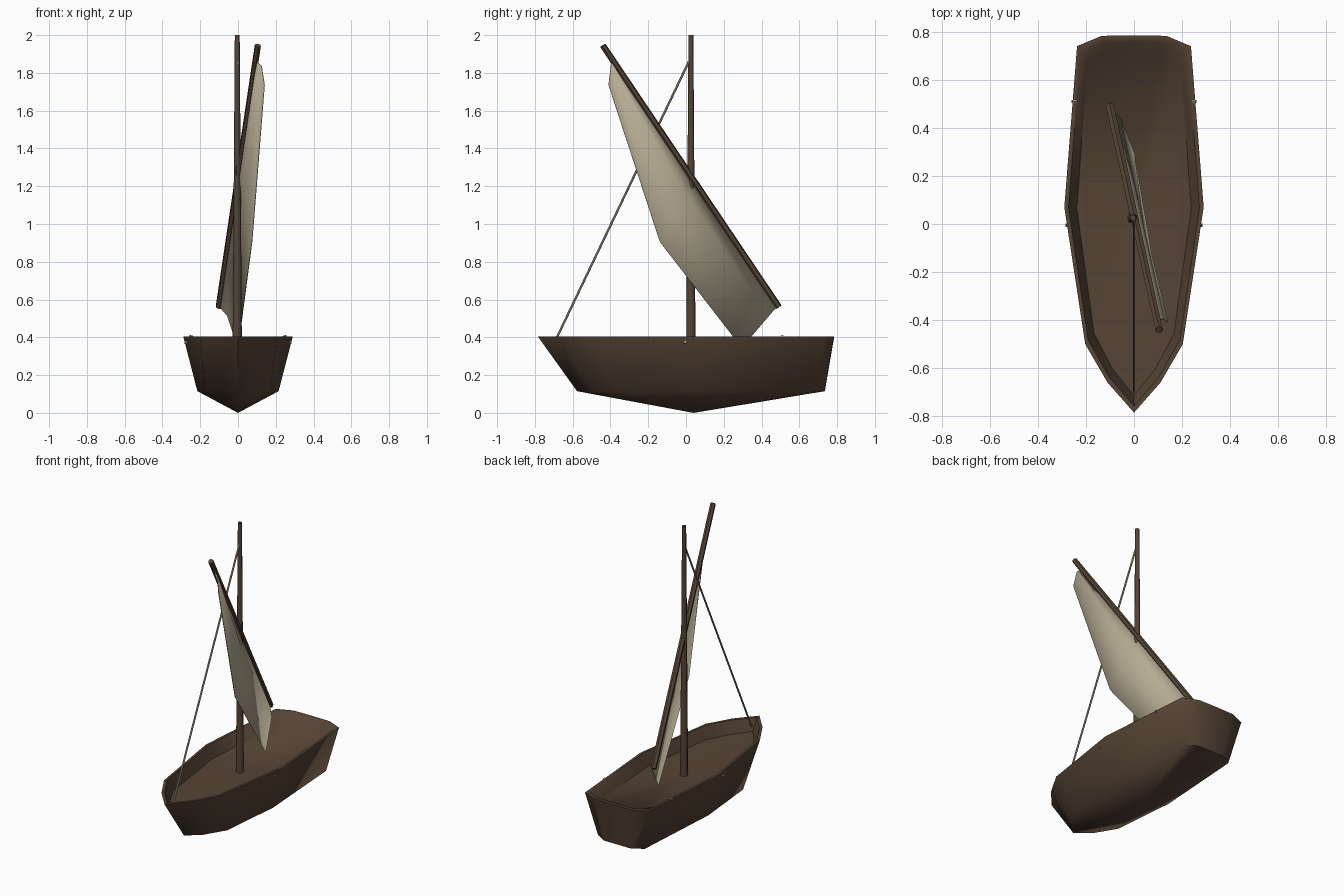
import bpy, bmesh, math
from mathutils import Vector

if "Cube" in bpy.data.objects:
    bpy.data.objects.remove(bpy.data.objects["Cube"])


def material(name, rgb):
    m = bpy.data.materials.new(name)
    m.diffuse_color = (*rgb, 1)
    m.use_nodes = True
    m.node_tree.nodes["Principled BSDF"].inputs["Base Color"].default_value = m.diffuse_color
    return m


WOOD = material("dark wood", (0.092, 0.058, 0.036))
CLOTH = material("sail cloth", (0.46, 0.41, 0.29))
ROPE = material("rope", (0.36, 0.34, 0.26))


def finish(bm, name, mat, angle=40):
    bmesh.ops.recalc_face_normals(bm, faces=bm.faces)
    me = bpy.data.meshes.new(name)
    bm.to_mesh(me)
    bm.free()
    me.materials.append(mat)
    ob = bpy.data.objects.new(name, me)
    bpy.context.collection.objects.link(ob)
    bpy.ops.object.select_all(action='DESELECT')
    ob.select_set(True)
    bpy.context.view_layer.objects.active = ob
    bpy.ops.object.shade_smooth_by_angle(angle=math.radians(angle))
    return ob


def spar(name, a, b, r1, r2, mat, sides=8):
    a, b = Vector(a), Vector(b)
    bm = bmesh.new()
    bmesh.ops.create_cone(bm, cap_ends=True, segments=sides,
                          radius1=r1, radius2=r2, depth=(b - a).length)
    rot = (b - a).to_track_quat('Z', 'Y')
    for v in bm.verts:
        v.co = rot @ v.co + (a + b) / 2
    return finish(bm, name, mat, 50)


def mirrored(half):
    # half outline from bow to stern, closed by its mirror image
    return half + [(-x, y) for x, y in reversed(half[1:-1])]


# Hull: rim and chine outlines, keel point, inner wall and floor
rim = mirrored([(0, -0.785), (0.11, -0.66), (0.203, -0.5), (0.29, 0.07),
                (0.237, 0.74), (0.135, 0.783), (0, 0.785)])
chine = mirrored([(0, -0.577), (0.09, -0.5), (0.175, -0.36), (0.215, 0.07),
                  (0.175, 0.69), (0.1, 0.735), (0, 0.735)])
bm = bmesh.new()


def ring(points, z, sx=1, sy=1):
    return [bm.verts.new((x * sx, y * sy, z)) for x, y in points]


loops = [ring(chine, 0.115), ring(rim, 0.405),
         ring(rim, 0.405, 0.94, 0.965), ring(rim, 0.325, 0.82, 0.91)]
n = len(rim)
for lo, hi in zip(loops, loops[1:]):
    for i in range(n):
        j = (i + 1) % n
        bm.faces.new((lo[i], lo[j], hi[j], hi[i]))
for loop, centre in ((loops[0], (0, 0.04, 0)), (loops[-1], (0, 0.04, 0.315))):
    c = bm.verts.new(centre)
    for i in range(n):
        bm.faces.new((loop[i], loop[(i + 1) % n], c))
finish(bm, "hull", WOOD, 65)

# Mast and slanted yard
spar("mast", (-0.004, 0.026, 0.3), (-0.004, 0.026, 2.0), 0.025, 0.013, WOOD)
yard_top, yard_low = Vector((0.105, -0.44, 1.945)), Vector((-0.1, 0.49, 0.56))
spar("yard", yard_top, yard_low, 0.017, 0.019, WOOD, 6)

# Sail: luff on the yard, a bulging strip, then the free edge
bm = bmesh.new()
leech = [(0.14, -0.41, 1.735), (0.074, -0.138, 0.905), (0.0, 0.295, 0.345)]
rows = []
for t, edge in zip((0.05, 0.5, 0.99), leech):
    luff, edge = yard_top.lerp(yard_low, t), Vector(edge)
    luff.z -= 0.012
    mid = luff.lerp(edge, 0.22)
    mid.x += 0.02
    rows.append([bm.verts.new(p) for p in (luff, mid, edge)])
for r0, r1 in zip(rows, rows[1:]):
    for k in range(2):
        bm.faces.new((r0[k], r0[k + 1], r1[k + 1], r1[k]))
sail = finish(bm, "sail", CLOTH, 60)
mod = sail.modifiers.new("thickness", 'SOLIDIFY')
mod.thickness = 0.004
mod.offset = 0

# Forestay from the mast to the bow
spar("forestay", (0, 0.015, 1.86), (0, -0.7, 0.365), 0.006, 0.006, ROPE, 6)

# Small rope fastenings on the rails and hull sides
for side in (-1, 1):
    for x, y, z in ((0.25, 0.51, 0.4), (0.275, -0.005, 0.37)):
        spar("rope_fastening", (side * (x - 0.012), y, z),
             (side * (x + 0.008), y, z + 0.005), 0.008, 0.008, ROPE, 6)
